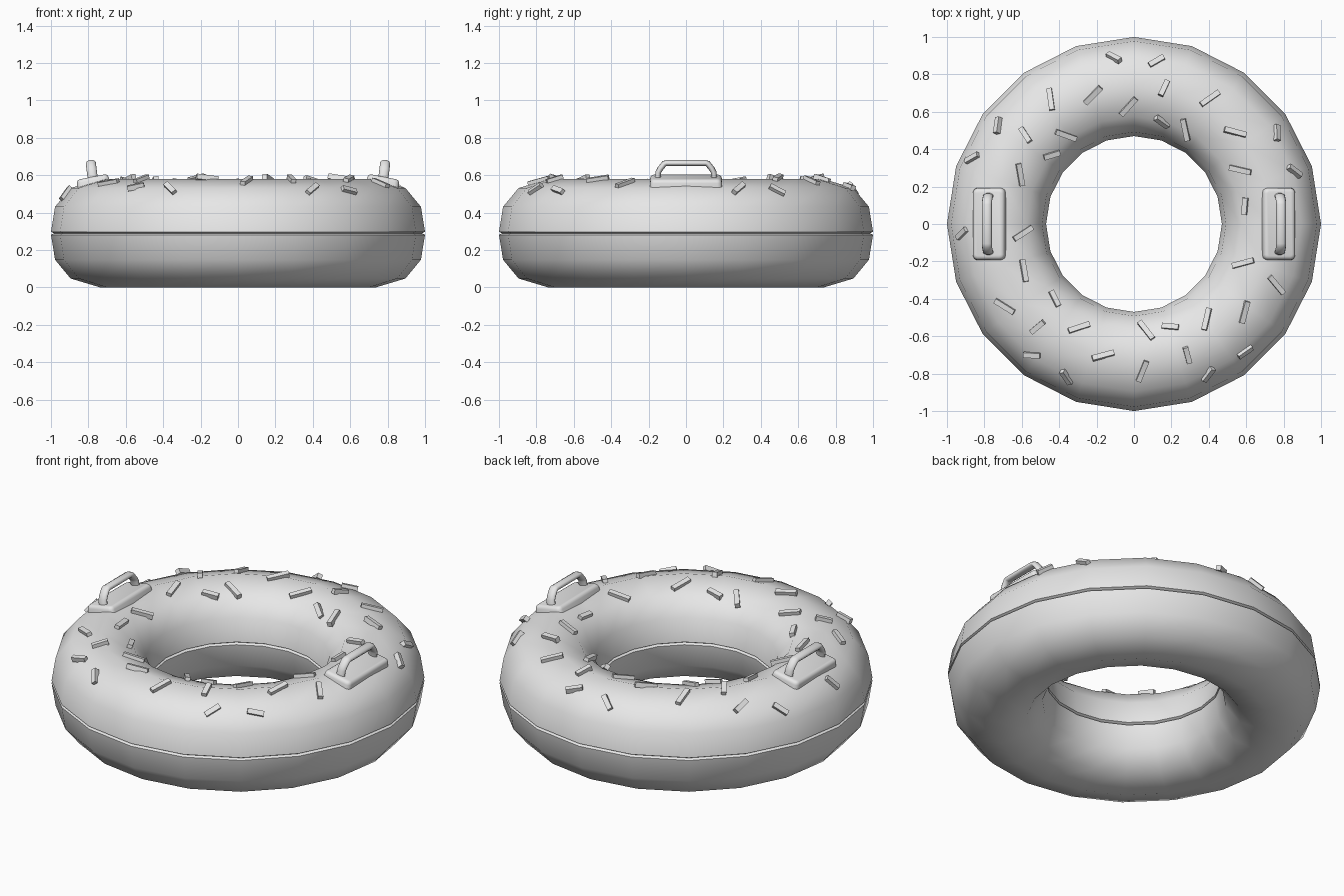
import bpy, bmesh, math
from mathutils import Matrix, Vector
from mathutils.bvhtree import BVHTree

if "Cube" in bpy.data.objects:
    bpy.data.objects.remove(bpy.data.objects["Cube"])

# The whole model is one plain light grey
grey = bpy.data.materials.new("plain light grey")
grey.diffuse_color = (0.8, 0.8, 0.8, 1)
grey.use_nodes = True
grey.node_tree.nodes["Principled BSDF"].inputs["Base Color"].default_value = grey.diffuse_color


def finish(bm, name, smooth=None):
    bmesh.ops.recalc_face_normals(bm, faces=bm.faces)
    me = bpy.data.meshes.new(name)
    bm.to_mesh(me)
    bm.free()
    ob = bpy.data.objects.new(name, me)
    bpy.context.collection.objects.link(ob)
    me.materials.append(grey)
    if smooth:
        bpy.ops.object.select_all(action='DESELECT')
        ob.select_set(True)
        bpy.context.view_layer.objects.active = ob
        bpy.ops.object.shade_smooth_by_angle(angle=math.radians(smooth))
    return ob


# Float ring: squarish tube profile with a seam groove at mid height
MID, CR = 0.29, 0.735
quarter = [(0.25, 0.0), (0.265, 0.008), (0.243, 0.142), (0.16, 0.242), (0.0, 0.29)]
upper = quarter + [(-x, z) for x, z in reversed(quarter[:-1])]
profile = upper + [(x, -z) for x, z in reversed(upper[1:-1])]
SEG = 20
bm = bmesh.new()
rings = []
for i in range(SEG):
    a = 2 * math.pi * i / SEG
    rings.append([bm.verts.new(((CR + x) * math.cos(a), (CR + x) * math.sin(a), MID + z))
                  for x, z in profile])
n = len(profile)
for i in range(SEG):
    r0, r1 = rings[i], rings[(i + 1) % SEG]
    for j in range(n):
        k = (j + 1) % n
        bm.faces.new((r0[j], r1[j], r1[k], r0[k]))
bmesh.ops.recalc_face_normals(bm, faces=bm.faces)
surface = BVHTree.FromBMesh(bm)
finish(bm, "float_ring", 50)

# Sprinkles: x, y, turn in degrees, laid on the ring surface
long_ones = [
    (-.445, .665, -82), (-.22, .69, 45), (-.03, .63, 48), (.405, .67, 35), (.275, .505, -78),
    (.54, .49, -15), (-.365, .475, -20), (-.61, .265, -80), (.57, .29, -13), (-.595, -.05, 33),
    (.585, -.21, 15), (-.59, -.25, -80), (.76, -.325, -50), (-.69, -.44, -32), (.59, -.47, 75),
    (.39, -.51, 77), (-.295, -.555, 18), (.065, -.57, -52), (-.165, -.705, 15), (.045, -.785, 68)]
short_ones = [
    (-.107, .885, -27), (.12, .87, 30), (.16, .725, 65), (.15, .55, -35), (.76, .485, -88),
    (-.725, .525, 82), (-.58, .475, -57), (-.44, .37, 17), (-.86, .35, 30), (.855, .28, -38),
    (.595, .095, 85), (-.915, -.05, 45), (-.425, -.4, -63), (-.515, -.55, 40), (.195, -.55, -5),
    (-.545, -.7, -3), (.285, -.7, -75), (.59, -.68, 35), (-.36, -.815, -55), (.395, -.8, 52)]
bm = bmesh.new()
for group, length in ((long_ones, 0.12), (short_ones, 0.09)):
    for x, y, turn in group:
        hit, normal, _, _ = surface.ray_cast(Vector((x, y, 2)), Vector((0, 0, -1)))
        t = math.radians(turn)
        along = Vector((math.cos(t), math.sin(t), 0))
        along.z = -along.dot(normal) / normal.z
        along.normalize()
        side = normal.cross(along)
        rot = Matrix((along, side, normal)).transposed().to_4x4()
        size = Matrix.Diagonal((length, 0.028, 0.028, 1))
        bmesh.ops.create_cube(bm, size=1, matrix=Matrix.Translation(hit + normal * 0.006) @ rot @ size)
finish(bm, "sprinkles")

# Handles: tilted rounded pad with an arched grip
path = [(-.152, .0), (-.148, .05), (-.138, .068), (-.116, .096), (-.105, .1)]
path += [(-y, z) for y, z in reversed(path)]
SIDES = 10
for s, label in ((1, "right"), (-1, "left")):
    place = Matrix.Translation((s * 0.775, 0, 0.567)) @ Matrix.Rotation(math.radians(s * 11), 4, 'Y')

    bm = bmesh.new()
    bmesh.ops.create_cube(bm, size=1, matrix=Matrix.Diagonal((0.18, 0.39, 0.05, 1)))
    for v in bm.verts:
        if v.co.z > 0:
            v.co.x *= 0.94
            v.co.y *= 0.97
    uprights = [e for e in bm.edges if abs(e.verts[0].co.z - e.verts[1].co.z) > 0.03]
    bmesh.ops.bevel(bm, geom=uprights, offset=0.025, segments=3, profile=0.5, affect='EDGES')
    rim = [e for e in bm.edges if all(v.co.z > 0.02 for v in e.verts)]
    bmesh.ops.bevel(bm, geom=rim, offset=0.018, segments=3, profile=0.5, affect='EDGES')
    bm.transform(place)
    finish(bm, label + "_handle_pad", 60)

    bm = bmesh.new()
    loops = []
    for i, (y, z) in enumerate(path):
        a, b = path[max(i - 1, 0)], path[min(i + 1, len(path) - 1)]
        ty, tz = b[0] - a[0], b[1] - a[1]
        ln = math.hypot(ty, tz)
        ny, nz = -tz / ln, ty / ln
        loop = []
        for k in range(SIDES):
            q = 2 * math.pi * k / SIDES
            h = 0.016 * math.sin(q)
            loop.append(bm.verts.new((0.027 * math.cos(q), y + ny * h, z + nz * h)))
        loops.append(loop)
    for l0, l1 in zip(loops, loops[1:]):
        for k in range(SIDES):
            m = (k + 1) % SIDES
            bm.faces.new((l0[k], l0[m], l1[m], l1[k]))
    bm.faces.new(loops[0])
    bm.faces.new(loops[-1])
    # the grip leans less than its pad
    bm.transform(place @ Matrix.Rotation(math.radians(-s * 4), 4, 'Y'))
    finish(bm, label + "_handle_grip", 60)
